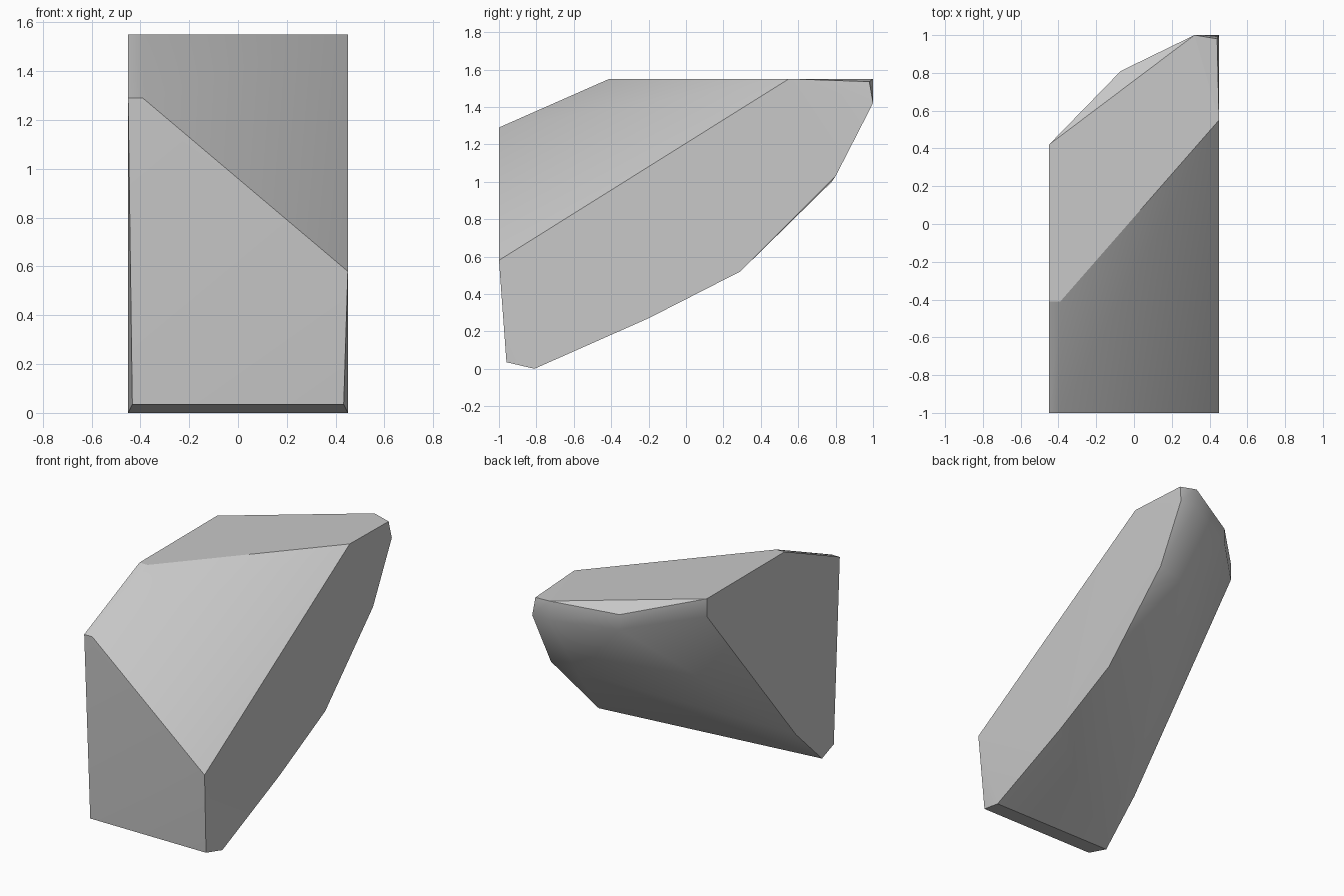
import bpy
import bmesh
from math import radians

default_cube = bpy.data.objects.get("Cube")
if default_cube:
    bpy.data.objects.remove(default_cube, do_unlink=True)


def make_material(name, colour):
    material = bpy.data.materials.new(name)
    material.use_nodes = True
    material.diffuse_color = colour
    shader = material.node_tree.nodes["Principled BSDF"]
    shader.inputs["Base Color"].default_value = colour
    shader.inputs["Roughness"].default_value = 0.9
    return material


HALF = 0.45
TOP = 1.55

# Outlines of the two flat sides, as (y, z)
right_side = [(-1, 1.29), (-0.41, TOP), (0.42, TOP), (0.42, 1.43),
              (-0.53, 0.27), (-0.81, 0)]
left_side = [(-1, 0.58), (0.55, TOP), (1, 1.42), (0.8, 1.03),
             (0.29, 0.52), (-0.2, 0.27), (-0.81, 0)]

corners = [(-HALF, y, z) for y, z in right_side]
corners += [(HALF, y, z) for y, z in left_side]

# Narrow bevel beside the sloping front, and the lower front lip
corners += [(-0.39, -1, 1.29), (-0.39, -0.41, TOP)]
corners += [(side * 0.433, -0.96, 0.035) for side in (-1, 1)]

# Chipped rear crest
corners += [(0.32, 1, TOP), (0.32, 1, 1.42), (0.44, 0.98, 1.535),
            (-0.07, 0.81, 1.49)]

# Worn shoulder below the crest
corners += [(-0.07, 0.81, 1.39), (0.27, 0.78, 1.0)]

# Stretch the stone skin over the corners
bm = bmesh.new()
for corner in corners:
    bm.verts.new(corner)
bmesh.ops.convex_hull(bm, input=bm.verts[:])
bmesh.ops.dissolve_limit(bm, angle_limit=radians(1),
                         verts=bm.verts[:], edges=bm.edges[:])
bmesh.ops.recalc_face_normals(bm, faces=bm.faces[:])

# Soft worn faces, crisp rims around the sides, the top and the lower lip
for face in bm.faces:
    face.smooth = True
for edge in bm.edges:
    on_crest = all(v.co.z > 1.48 for v in edge.verts)
    on_lip = all(v.co.z < 0.04 for v in edge.verts)
    steep = edge.calc_face_angle(0) > radians(40)
    edge.smooth = not (steep or on_crest or on_lip)

mesh = bpy.data.meshes.new("rock")
bm.to_mesh(mesh)
bm.free()
mesh.materials.append(make_material("stone grey", (0.58, 0.58, 0.58, 1)))
rock = bpy.data.objects.new("rock", mesh)
bpy.context.collection.objects.link(rock)
